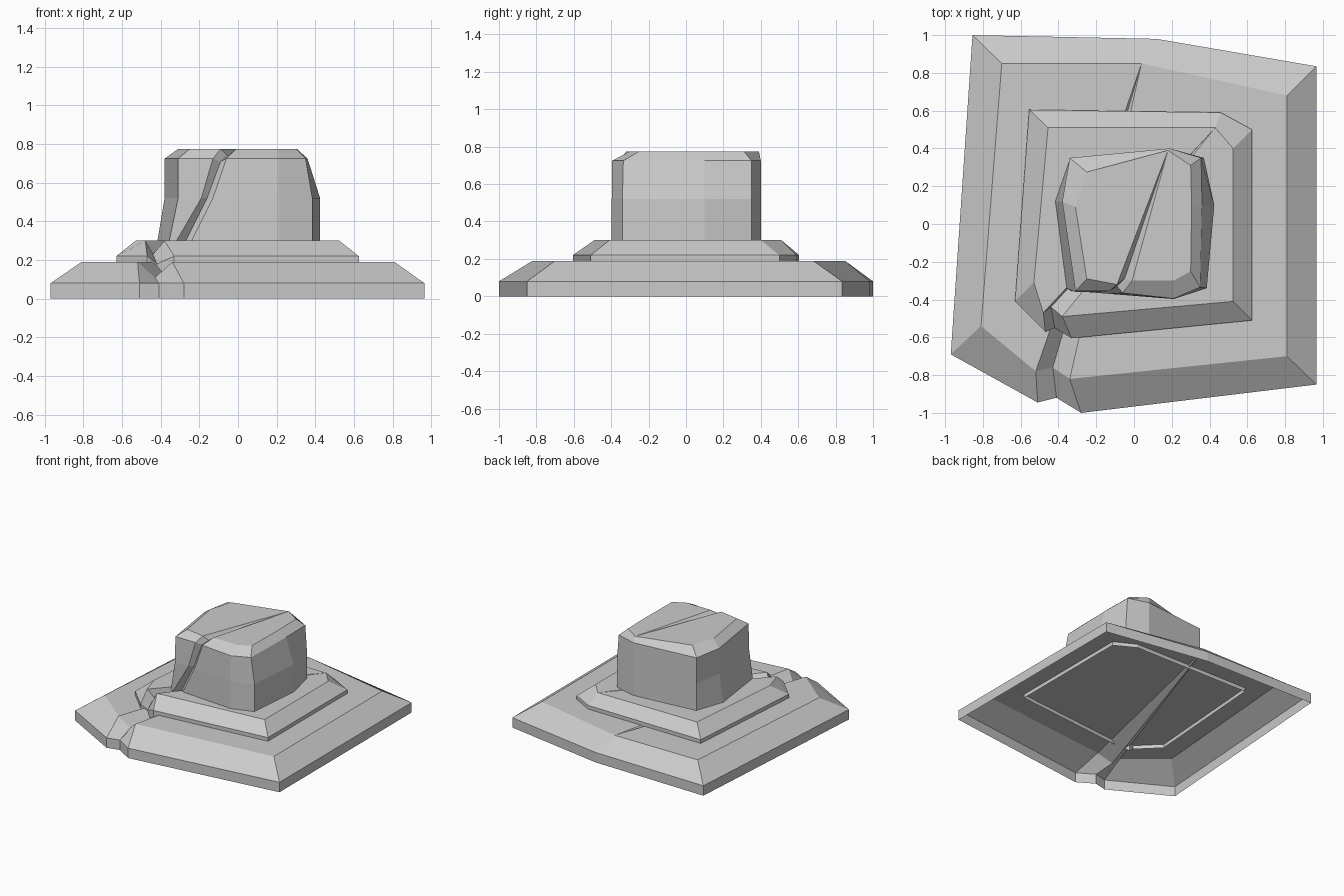
import bpy, bmesh

if "Cube" in bpy.data.objects:
    bpy.data.objects.remove(bpy.data.objects["Cube"])


def cracked_shell(name, rings, low, back=1):
    """Stack rings of (z, groove z, outline); the lid has a V crack from
    the outline point `low` tapering out at the point `back`."""
    bm = bmesh.new()
    loops = []
    for z, groove_z, pts in rings:
        loops.append([bm.verts.new((x, y, groove_z if i == low else z))
                      for i, (x, y) in enumerate(pts)])
    n = len(loops[0])
    for a, b in zip(loops, loops[1:]):
        for i in range(n):
            j = (i + 1) % n
            bm.faces.new((a[j], a[i], b[i], b[j]))
    top = loops[-1]
    order = (top[back:low],
             top[low + 1:] + top[:back + 1],
             [top[low - 1], top[low], top[back]],
             [top[low], top[low + 1], top[back]])
    for poly in order:
        bm.faces.new(poly[::-1])
    mesh = bpy.data.meshes.new(name)
    bm.to_mesh(mesh)
    bm.free()
    ob = bpy.data.objects.new(name, mesh)
    bpy.context.collection.objects.link(ob)
    return ob


# Wide bottom step, open underneath
base_out = [(-.855, 1), (.12, .98), (.965, .835), (.965, -.85), (-.28, -1),
            (-.41, -.92), (-.51, -.945), (-.97, -.69)]
base_in = [(-.70, .85), (.04, .85), (.81, .68), (.81, -.70), (-.34, -.82),
           (-.43, -.76), (-.52, -.78), (-.81, -.54)]
cracked_shell("bottom_step", [(0, 0, base_out), (.08, .08, base_out),
                              (.19, .11, base_in)], 5)

# Smaller middle step, its rim sunk a little into the bottom step
mid_out = [(-.555, .605), (.46, .59), (.625, .50), (.625, -.51), (-.33, -.605),
           (-.42, -.55), (-.47, -.57), (-.63, -.41)]
mid_in = [(-.455, .51), (.43, .51), (.525, .40), (.525, -.41), (-.38, -.49),
          (-.44, -.44), (-.48, -.47), (-.53, -.31)]
cracked_shell("middle_step", [(.16, .12, mid_out), (.22, .18, mid_out),
                              (.30, .23, mid_in)], 5)

# Worn, split stone block: the crack runs over the top to the back edge
foot = [(-.34, .35), (.19, .40), (.37, .35), (.425, .10), (.385, -.34), (.21, -.397),
        (-.25, -.36), (-.28, -.32), (-.33, -.355), (-.36, -.34), (-.42, .12)]
waist = [(-.34, .35), (.19, .40), (.37, .35), (.425, .10), (.385, -.34), (.21, -.397),
         (-.13, -.37), (-.16, -.33), (-.19, -.36), (-.31, -.36), (-.38, .12)]
shoulder = [(-.34, .35), (.19, .40), (.355, .35), (.36, .10), (.35, -.335), (.21, -.395),
            (-.06, -.365), (-.09, -.33), (-.13, -.355), (-.31, -.355), (-.38, .12)]
crown = [(-.25, .275), (.18, .39), (.30, .31), (.305, .10), (.30, -.25), (.21, -.30),
         (-.01, -.30), (-.05, -.29), (-.09, -.32), (-.25, -.29), (-.31, .09)]
cracked_shell("split_block", [(.28, .28, foot), (.52, .52, waist),
                              (.725, .71, shoulder), (.775, .735, crown)], 7)
